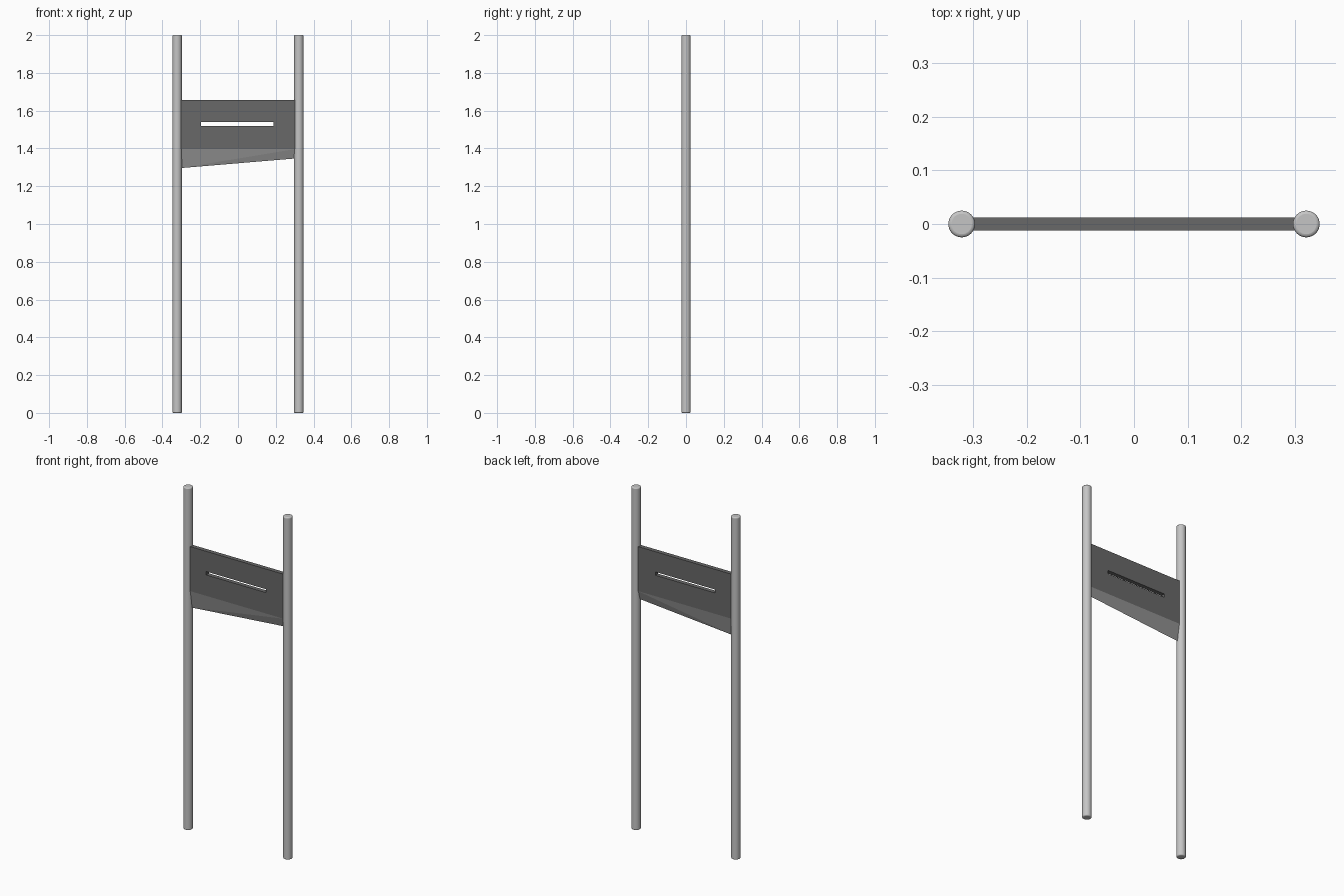
import bpy, bmesh, math
from mathutils import Vector

cube = bpy.data.objects.get("Cube")
if cube:
    bpy.data.objects.remove(cube, do_unlink=True)


def material(name, grey):
    mat = bpy.data.materials.new(name)
    mat.use_nodes = True
    colour = (grey, grey, grey, 1)
    mat.diffuse_color = colour
    mat.node_tree.nodes["Principled BSDF"].inputs["Base Color"].default_value = colour
    return mat


pole_grey = material("light grey", 0.56)
panel_grey = material("dark grey", 0.14)
edge_grey = material("mid grey", 0.28)


def mesh_object(name, bm, mat):
    bmesh.ops.recalc_face_normals(bm, faces=bm.faces)
    mesh = bpy.data.meshes.new(name)
    bm.to_mesh(mesh)
    bm.free()
    mesh.materials.append(mat)
    obj = bpy.data.objects.new(name, mesh)
    bpy.context.collection.objects.link(obj)
    return obj


HALF_WIDTH = 0.305
HALF_THICK = 0.0125
TOP, SHOULDER = 1.657, 1.397


def rectangle(bm, x0, x1, z0, z1):
    return [bm.verts.new((x, -HALF_THICK, z))
            for x, z in ((x0, z0), (x1, z0), (x1, z1), (x0, z1))]


# Round posts with softened rims
for side, x in (("left", 0.322), ("right", -0.322)):
    bpy.ops.mesh.primitive_cylinder_add(vertices=32, radius=0.025, depth=2,
                                        location=(x, 0, 1))
    post = bpy.context.object
    post.name = side + "_post"
    post.data.materials.append(pole_grey)
    bevel = post.modifiers.new("soft_rim", 'BEVEL')
    bevel.width = 0.006
    bevel.segments = 3
    bevel.limit_method = 'ANGLE'
    bevel.angle_limit = math.radians(40)
    bpy.ops.object.shade_smooth_by_angle(angle=math.radians(40))

# Flat panel with a slot through it
bm = bmesh.new()
outer = rectangle(bm, -HALF_WIDTH, HALF_WIDTH, SHOULDER, TOP)
inner = rectangle(bm, -0.197, 0.189, 1.519, 1.539)
for i in range(4):
    j = (i + 1) % 4
    bm.faces.new((outer[i], outer[j], inner[j], inner[i]))
result = bmesh.ops.extrude_face_region(bm, geom=bm.faces[:], use_keep_orig=True)
moved = [v for v in result["geom"] if isinstance(v, bmesh.types.BMVert)]
bmesh.ops.translate(bm, verts=moved, vec=Vector((0, 2 * HALF_THICK, 0)))
mesh_object("slotted_panel", bm, panel_grey)

# Slanted lower edge, tapering to a thin line
bm = bmesh.new()
for x, bottom in ((-HALF_WIDTH, 1.296), (HALF_WIDTH, 1.347)):
    for y, z in ((-HALF_THICK, SHOULDER), (HALF_THICK, SHOULDER), (0, bottom)):
        bm.verts.new((x, y, z))
bmesh.ops.convex_hull(bm, input=bm.verts[:])
mesh_object("tapered_edge", bm, edge_grey)
